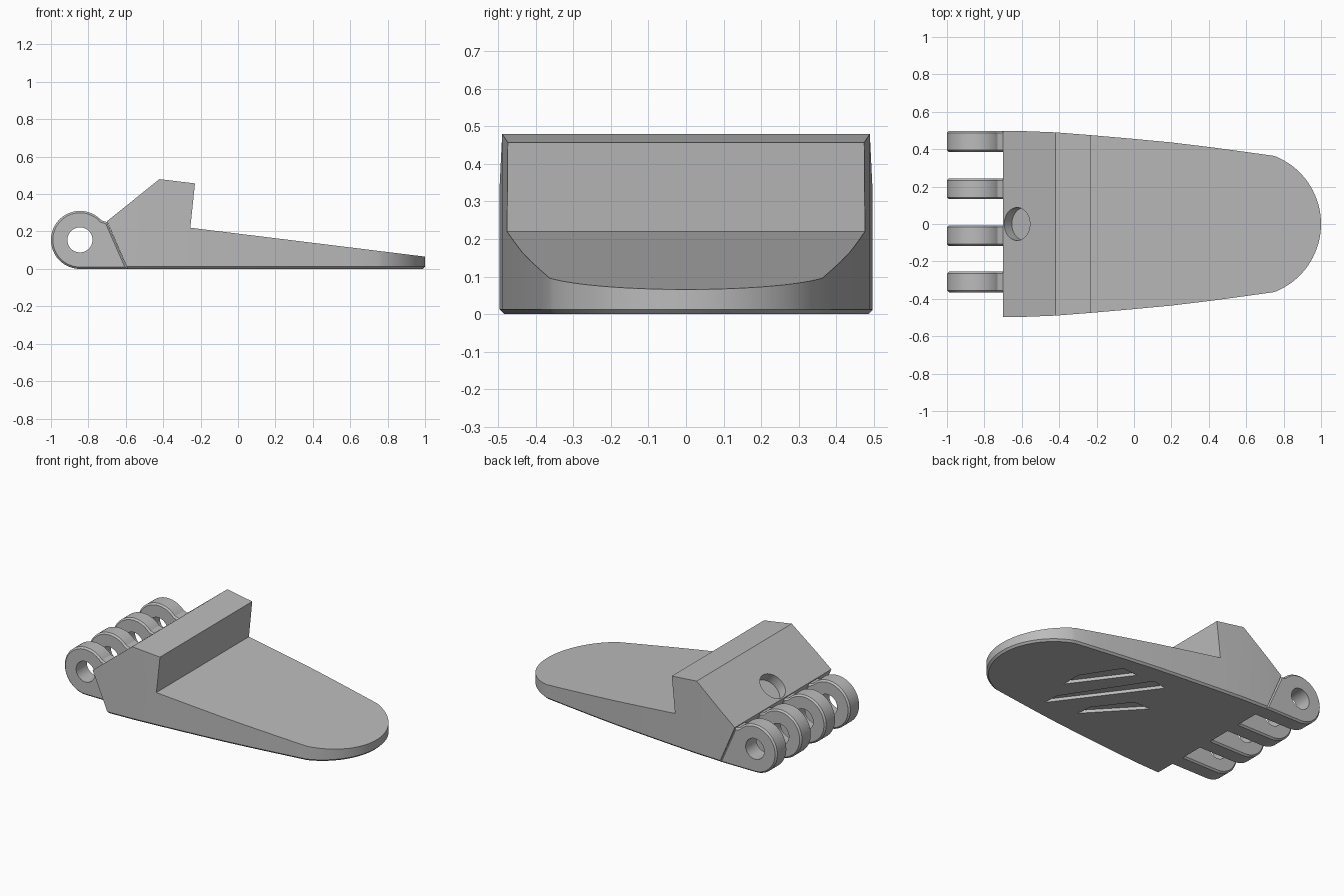
import bpy, bmesh, math
from mathutils import Vector

if "Cube" in bpy.data.objects:
    bpy.data.objects.remove(bpy.data.objects["Cube"], do_unlink=True)

GREY = (0.5, 0.5, 0.5, 1)
mat = bpy.data.materials.new("plain grey")
mat.use_nodes = True
mat.diffuse_color = GREY
mat.node_tree.nodes["Principled BSDF"].inputs["Base Color"].default_value = GREY


def prism(name, pts, axis, lo, hi, chamfer=0, ends=()):
    """Extrude a flat outline along y or z, chamfering the rims of the chosen ends."""
    place = (lambda a, b, h: (a, h, b)) if axis == "y" else (lambda a, b, h: (a, b, h))
    bm = bmesh.new()
    face = bm.faces.new([bm.verts.new(place(a, b, lo)) for a, b in pts])
    grown = bmesh.ops.extrude_face_region(bm, geom=[face])["geom"]
    shift = Vector(place(0, 0, hi - lo))
    for v in grown:
        if isinstance(v, bmesh.types.BMVert):
            v.co += shift
    bmesh.ops.recalc_face_normals(bm, faces=bm.faces)
    if chamfer:
        k = 1 if axis == "y" else 2
        rims = [e for e in bm.edges
                if any(all(abs(v.co[k] - end) < 1e-5 for v in e.verts) for end in ends)]
        bmesh.ops.bevel(bm, geom=rims, offset=chamfer, segments=1, affect="EDGES")
    mesh = bpy.data.meshes.new(name)
    bm.to_mesh(mesh)
    bm.free()
    mesh.materials.append(mat)
    obj = bpy.data.objects.new(name, mesh)
    bpy.context.collection.objects.link(obj)
    return obj


def combine(obj, tool, operation):
    """Apply a boolean and discard the tool."""
    tool.hide_render = True
    mod = obj.modifiers.new("cut", "BOOLEAN")
    mod.operation, mod.object, mod.solver = operation, tool, "EXACT"
    bpy.context.view_layer.objects.active = obj
    bpy.ops.object.modifier_apply(modifier=mod.name)
    bpy.data.objects.remove(tool, do_unlink=True)


def arc(cx, cy, r, start, end, n):
    angles = [math.radians(start + (end - start) * i / n) for i in range(n + 1)]
    return [(cx + r * math.cos(a), cy + r * math.sin(a)) for a in angles]


def smooth(obj):
    bpy.ops.object.select_all(action="DESELECT")
    obj.select_set(True)
    bpy.context.view_layer.objects.active = obj
    bpy.ops.object.shade_smooth_by_angle(angle=math.radians(25))


# Wedge body: side profile trimmed to the rounded plan outline
side = [(-0.59, 0), (-0.70, 0.255), (-0.42, 0.48), (-0.23, 0.457), (-0.255, 0.22),
        (1.02, 0.063), (1.02, 0)]
body = prism("wedge_body", side, "y", -0.6, 0.6)
flank = [(-0.8, 0.498), (-0.6, 0.497), (-0.42, 0.49), (-0.23, 0.475), (0, 0.455),
         (0.2, 0.436), (0.4, 0.412), (0.6, 0.385)]
nose = arc(0.61, 0, 0.39, 69, -69, 40)
plan = flank + nose + [(x, -y) for x, y in reversed(flank)]
combine(body, prism("plan_cutter", plan, "z", 0, 0.7, 0.012, (0,)), "INTERSECT")

# Round blind hole, square to the sloping back
hole = prism("hole_cutter", arc(0, 0, 0.088, 0, 354, 59), "z", -0.065, 0.1)
hole.location = (-0.625, 0, 0.315)
hole.rotation_euler.y = -math.atan2(0.225, 0.28)
bpy.context.view_layer.update()
combine(body, hole, "DIFFERENCE")

# Three slanted grooves in the underside
grooves = [
    [(0.49, -0.05), (0.49, 0.08), (0.34, 0.31), (0.23, 0.30)],
    [(0.44, -0.29), (0.43, -0.18), (0.11, 0.31), (0.01, 0.29)],
    [(0.21, -0.26), (0.20, -0.16), (0.04, 0.05), (-0.08, 0.05)],
]
for pts in grooves:
    combine(body, prism("groove_cutter", pts, "z", -0.1, 0.02), "DIFFERENCE")
smooth(body)

# Hinge knuckles with a bore for the pin
PIN = (-0.845, 0.155)
knuckle_side = arc(*PIN, 0.155, 270, 42, 48) + [(-0.70, 0.25), (-0.59, 0)]
for i, (lo, hi) in enumerate([(0.385, 0.497), (0.133, 0.243), (-0.117, -0.007), (-0.365, -0.255)]):
    knuckle = prism(f"hinge_knuckle_{i + 1}", knuckle_side, "y", lo, hi, 0.01, (lo, hi))
    bore = prism("bore_cutter", arc(*PIN, 0.067, 0, 352.5, 47), "y", lo - 0.1, hi + 0.1)
    combine(knuckle, bore, "DIFFERENCE")
    smooth(knuckle)
